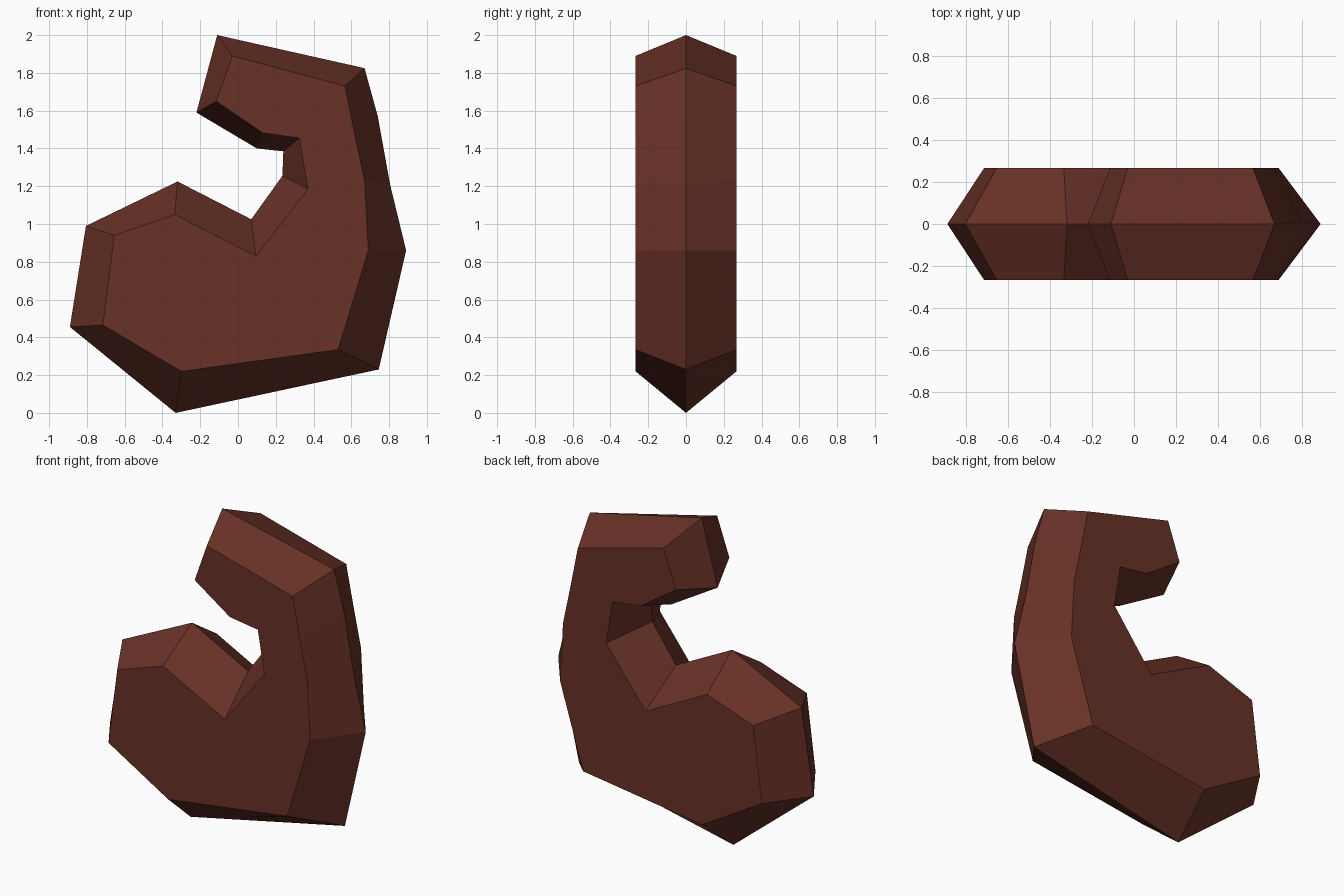
import bpy, bmesh

if "Cube" in bpy.data.objects:
    bpy.data.objects.remove(bpy.data.objects["Cube"])

HALF_DEPTH = 0.267

# Widest outline on the middle plane (x, z), clockwise from the hook tip
ridge = [(-0.11, 2.0), (0.67, 1.825), (0.74, 1.57), (0.805, 1.21), (0.89, 0.86),
         (0.745, 0.23), (-0.33, 0.0), (-0.89, 0.455), (-0.805, 0.99),
         (-0.32, 1.225), (0.07, 1.025), (0.235, 1.255), (0.24, 1.385),
         (0.10, 1.40), (-0.22, 1.59)]
# Matching inset outline of the flat front and back faces
face = [(-0.03, 1.89), (0.567, 1.73), (0.617, 1.48), (0.67, 1.23), (0.69, 0.86),
        (0.53, 0.335), (-0.30, 0.22), (-0.715, 0.465), (-0.655, 0.94),
        (-0.335, 1.05), (0.095, 0.83), (0.37, 1.185), (0.325, 1.455),
        (0.13, 1.483), (-0.115, 1.65)]

# Hooked body: three rings bridged by bevelled sides, capped front and back
bm = bmesh.new()
rings = [[bm.verts.new((x, y, z)) for x, z in outline]
         for outline, y in ((face, -HALF_DEPTH), (ridge, 0), (face, HALF_DEPTH))]
n = len(ridge)
for a, b in zip(rings, rings[1:]):
    for i in range(n):
        j = (i + 1) % n
        bm.faces.new((a[i], a[j], b[j], b[i]))
bm.faces.new(rings[0])
bm.faces.new(rings[2])
bmesh.ops.recalc_face_normals(bm, faces=bm.faces)

mesh = bpy.data.meshes.new("hooked_body")
bm.to_mesh(mesh)
bm.free()
body = bpy.data.objects.new("hooked_body", mesh)
bpy.context.collection.objects.link(body)

brown = bpy.data.materials.new("reddish brown")
brown.diffuse_color = (0.138, 0.031, 0.020, 1)
brown.use_nodes = True
brown.node_tree.nodes["Principled BSDF"].inputs["Base Color"].default_value = brown.diffuse_color
mesh.materials.append(brown)
